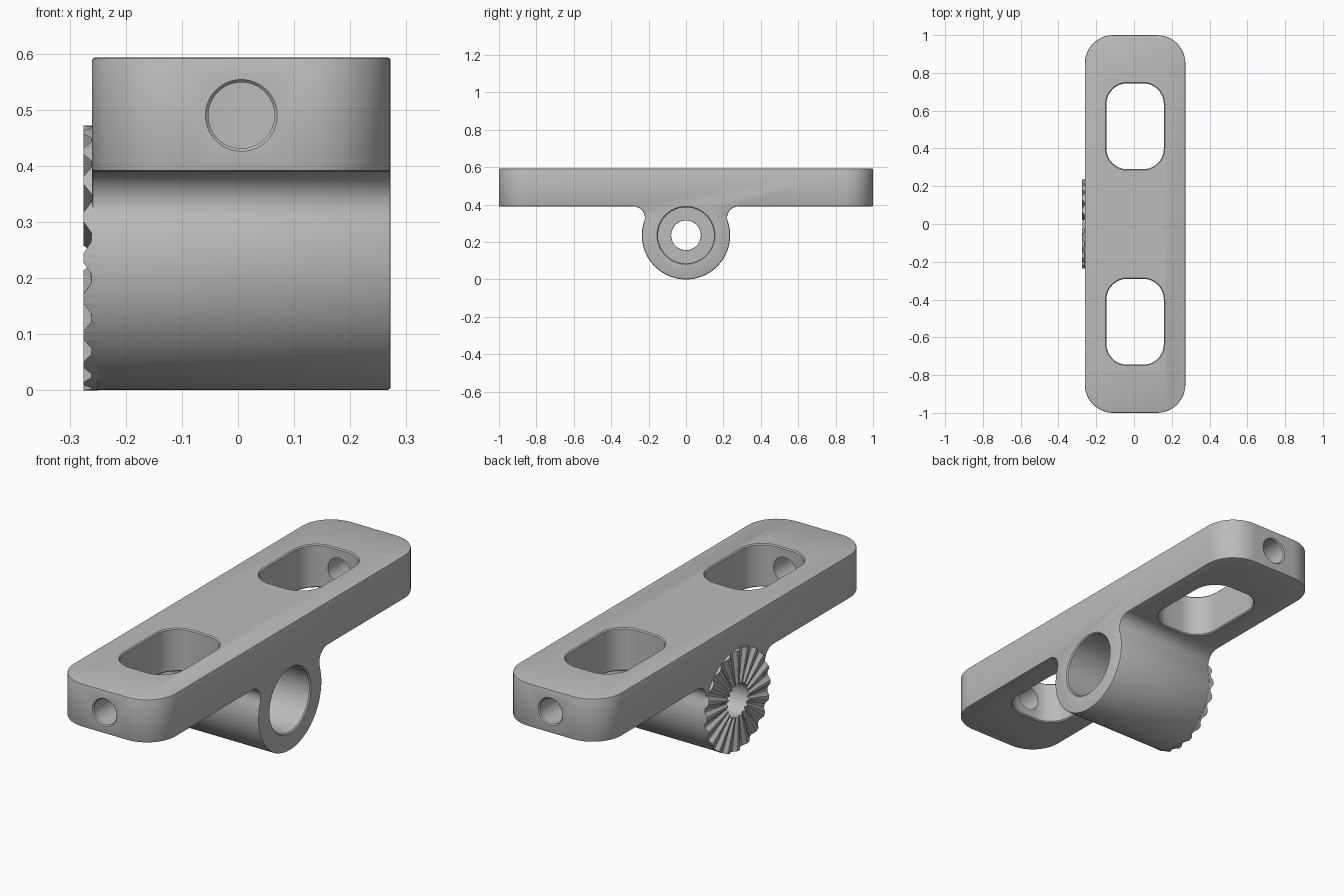
import bpy, bmesh
from math import pi, sin, cos, atan2, sqrt
from mathutils import Vector

if "Cube" in bpy.data.objects:
    bpy.data.objects.remove(bpy.data.objects["Cube"])

X0, X1 = -0.26, 0.272            # bar sides
XC = (X0 + X1) / 2
Z0, Z1 = 0.39, 0.593             # bar underside and top
R, BZ, FIL = 0.235, 0.236, 0.06  # boss radius, boss axis height, fillet radius

grey = bpy.data.materials.new("satin grey")
grey.use_nodes = True
grey.diffuse_color = (0.5, 0.5, 0.5, 1)
grey.node_tree.nodes["Principled BSDF"].inputs["Base Color"].default_value = (0.5, 0.5, 0.5, 1)


def finish(name, bm):
    bmesh.ops.recalc_face_normals(bm, faces=bm.faces)
    mesh = bpy.data.meshes.new(name)
    bm.to_mesh(mesh)
    bm.free()
    mesh.materials.append(grey)
    obj = bpy.data.objects.new(name, mesh)
    bpy.context.collection.objects.link(obj)
    return obj


def activate(obj):
    bpy.ops.object.select_all(action='DESELECT')
    obj.select_set(True)
    bpy.context.view_layer.objects.active = obj


def loft(name, rings):
    """Closed solid through rings of equal point count."""
    bm = bmesh.new()
    loops = [[bm.verts.new(p) for p in ring] for ring in rings]
    n = len(loops[0])
    for a, b in zip(loops, loops[1:]):
        for i in range(n):
            j = (i + 1) % n
            bm.faces.new((a[i], a[j], b[j], b[i]))
    bm.faces.new(loops[0])
    bm.faces.new(loops[-1])
    return finish(name, bm)


def arc(cy, cz, r, a0, a1, n):
    return [(cy + r * cos(a0 + (a1 - a0) * i / n), cz + r * sin(a0 + (a1 - a0) * i / n))
            for i in range(n + 1)]


def slot_ring(cy, z, d):
    """Rounded rectangle, grown by d."""
    hx, hy, r = 0.152, 0.2275, 0.11
    pts = []
    for k, (sx, sy) in enumerate([(1, 1), (-1, 1), (-1, -1), (1, -1)]):
        pts += arc(XC + sx * (hx - r), cy + sy * (hy - r), r + d, k * pi / 2, (k + 1) * pi / 2, 10)
    return [(x, y, z) for x, y in pts]


def disc(axis, at, c1, c2, r, n=48):
    pts = arc(c1, c2, r, 0, 2 * pi, n)[:-1]
    return [(at, a, b) if axis == 'x' else (a, at, b) for a, b in pts]


# Side profile: bar, fillets and round boss
fz = Z0 - FIL
fy = sqrt((R + FIL) ** 2 - (fz - BZ) ** 2)
t = atan2(fz - BZ, fy)
right_fillet = arc(fy, fz, FIL, pi / 2, pi + t, 10)
left_fillet = [(-y, z) for y, z in reversed(right_fillet)]
boss = arc(0, BZ, R, t, -pi - t, 48)[1:-1]
profile = [(-1, Z1), (1, Z1), (1, Z0)] + right_fillet + boss + left_fillet + [(-1, Z0)]

bm = bmesh.new()
face = bm.faces.new([bm.verts.new((X0, y, z)) for y, z in profile])
new = bmesh.ops.extrude_face_region(bm, geom=[face])["geom"]
bmesh.ops.translate(bm, vec=Vector((X1 - X0, 0, 0)),
                    verts=[v for v in new if isinstance(v, bmesh.types.BMVert)])
bmesh.ops.recalc_face_normals(bm, faces=bm.faces)
corners = [e for e in bm.edges
           if all(abs(v.co.y) > 0.99 for v in e.verts)
           and abs(e.verts[0].co.z - e.verts[1].co.z) > 0.1]
bmesh.ops.bevel(bm, geom=corners, offset=0.15, segments=12, profile=0.5, affect='EDGES')
body = finish("mount_body", bm)

# Softened outer edges
bevel = body.modifiers.new("edge_chamfer", 'BEVEL')
bevel.width = 0.005
bevel.segments = 2
bevel.limit_method = 'ANGLE'
bevel.angle_limit = 0.7

# Cutters: slots, end holes, boss bore
cutters = []
for s, side in ((1, "back"), (-1, "front")):
    cy = s * 0.5175
    cutters.append(loft(side + "_slot_cutter", [
        slot_ring(cy, Z0 - 0.003, 0.008), slot_ring(cy, Z0 + 0.005, 0),
        slot_ring(cy, Z1 - 0.005, 0), slot_ring(cy, Z1 + 0.003, 0.008)]))
    cutters.append(loft(side + "_hole_cutter", [
        disc('y', s * 1.004, XC, 0.49, 0.068), disc('y', s * 0.995, XC, 0.49, 0.059),
        disc('y', s * 0.65, XC, 0.49, 0.059)]))
cutters.append(loft("bore_cutter", [
    disc('x', X1 + 0.004, 0, BZ, 0.159), disc('x', X1 - 0.005, 0, BZ, 0.15),
    disc('x', -0.16, 0, BZ, 0.15), disc('x', -0.16, 0, BZ, 0.08),
    disc('x', X0 - 0.05, 0, BZ, 0.08)]))
for c in cutters:
    c.hide_render = True
    cut = body.modifiers.new(c.name, 'BOOLEAN')
    cut.operation = 'DIFFERENCE'
    cut.solver = 'EXACT'
    cut.object = c

activate(body)
for name in [m.name for m in body.modifiers]:
    bpy.ops.object.modifier_apply(modifier=name)
for c in cutters:
    bpy.data.objects.remove(c)
activate(body)
bpy.ops.object.shade_smooth_by_angle(angle=0.5)

# Serrated ring: radial teeth on the boss end
TEETH = 20
bm = bmesh.new()
sections = []
for k in range(TEETH):
    for frac, peak in ((-0.12, True), (0.12, True), (0.4, False), (0.6, False)):
        a = 2 * pi * (k + frac) / TEETH - pi / 2
        xo, xi = (-0.275, -0.275) if peak else (-0.261, -0.265)
        sections.append([bm.verts.new((x, r * cos(a), BZ + r * sin(a)))
                         for x, r in ((-0.25, 0.236), (xo, 0.236), (xi, 0.079), (-0.25, 0.079))])
for i, a in enumerate(sections):
    b = sections[(i + 1) % len(sections)]
    for j in range(4):
        m = (j + 1) % 4
        bm.faces.new((a[j], a[m], b[m], b[j]))
finish("serrated_ring", bm)
